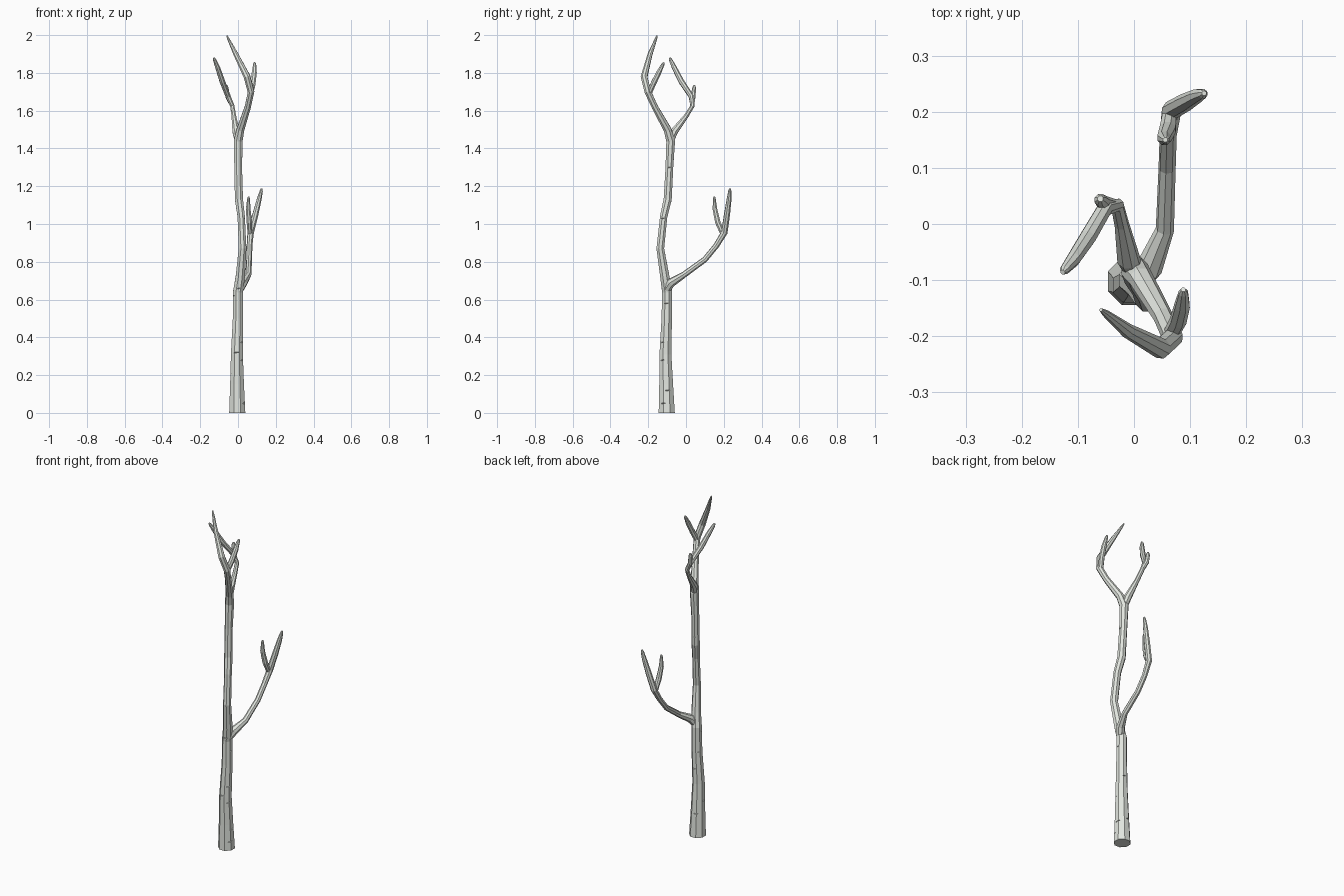
import bpy, bmesh, math
from mathutils import Vector

SIDES = 8
THICK = 1.1  # polygon flats sit inside the radius

bark = bpy.data.materials.new("bark")
bark.diffuse_color = (0.76, 0.79, 0.74, 1)


def finish(bm, name):
    bmesh.ops.recalc_face_normals(bm, faces=bm.faces)
    me = bpy.data.meshes.new(name)
    bm.to_mesh(me)
    bm.free()
    me.materials.append(bark)
    ob = bpy.data.objects.new(name, me)
    bpy.context.collection.objects.link(ob)
    return ob


def limb(name, pts, sides=SIDES, flat_start=False):
    """Tapered faceted tube through (x, y, z, radius) points."""
    P = [Vector(p[:3]) for p in pts]
    n = len(P)
    bm = bmesh.new()
    rings = []
    tan = Vector((0, 0, 1))
    axis = Vector((1, 0, 0))
    for i in range(n):
        a, b = P[max(i - 1, 0)], P[min(i + 1, n - 1)]
        if 0 < i < n - 1:
            t = ((P[i] - a).normalized() + (b - P[i]).normalized()).normalized()
        else:
            t = (b - a).normalized()
        if i == 0 and flat_start:
            t = Vector((0, 0, 1))
        axis = tan.rotation_difference(t) @ axis
        tan = t
        side = tan.cross(axis)
        ring = []
        for k in range(sides):
            ang = 2 * math.pi * (k + 0.5) / sides
            r = pts[i][3] * THICK
            ring.append(bm.verts.new(P[i] + r * (axis * math.cos(ang) + side * math.sin(ang))))
        rings.append(ring)
    for r0, r1 in zip(rings, rings[1:]):
        for k in range(sides):
            j = (k + 1) % sides
            bm.faces.new((r0[k], r0[j], r1[j], r1[k]))
    bm.faces.new(rings[0][::-1])
    bm.faces.new(rings[-1])
    return finish(bm, name)


# Trunk running on into the tallest top branch
trunk_path = [
    (-0.004, -0.102, 0, 0.042), (-0.005, -0.105, 0.15, 0.036), (-0.006, -0.109, 0.31, 0.031),
    (0.0, -0.102, 0.50, 0.027), (0.0, -0.100, 0.64, 0.026), (0.012, -0.112, 0.72, 0.024),
    (0.024, -0.136, 0.87, 0.020), (0.017, -0.118, 1.04, 0.019), (0.005, -0.097, 1.13, 0.021),
    (0.001, -0.088, 1.30, 0.020), (0.001, -0.081, 1.44, 0.023), (0.013, -0.098, 1.50, 0.020),
    (0.052, -0.165, 1.62, 0.016), (0.069, -0.202, 1.70, 0.017), (0.048, -0.222, 1.78, 0.017),
    (-0.012, -0.190, 1.90, 0.012), (-0.051, -0.159, 1.98, 0.006), (-0.059, -0.153, 1.998, 0.003)]
trunk = limb("trunk", trunk_path, flat_start=True)

# Twig beside the tallest branch
limb("top_front_twig", [
    (0.064, -0.200, 1.68, 0.013), (0.079, -0.172, 1.745, 0.014), (0.086, -0.145, 1.80, 0.013),
    (0.088, -0.122, 1.845, 0.008), (0.088, -0.117, 1.855, 0.004)])

# Back branch of the upper fork and its small twig
limb("top_back_branch", [
    (0.002, -0.088, 1.42, 0.015), (-0.010, -0.062, 1.49, 0.019), (-0.022, 0.0, 1.57, 0.012),
    (-0.030, 0.034, 1.625, 0.011), (-0.052, 0.028, 1.675, 0.013), (-0.083, -0.025, 1.755, 0.014),
    (-0.108, -0.063, 1.83, 0.012), (-0.124, -0.082, 1.87, 0.008), (-0.127, -0.086, 1.88, 0.004)])
limb("top_back_twig", [
    (-0.034, 0.033, 1.63, 0.010), (-0.055, 0.038, 1.675, 0.012),
    (-0.060, 0.043, 1.72, 0.010), (-0.060, 0.045, 1.735, 0.005)])

# Long side branch low on the trunk, with two twigs
limb("side_branch", [
    (0.006, -0.105, 0.65, 0.020), (0.027, -0.078, 0.69, 0.022), (0.055, -0.010, 0.732, 0.015),
    (0.059, 0.100, 0.812, 0.014), (0.061, 0.160, 0.885, 0.014), (0.067, 0.203, 0.955, 0.016),
    (0.092, 0.217, 1.05, 0.015), (0.112, 0.228, 1.13, 0.012), (0.123, 0.232, 1.175, 0.008),
    (0.125, 0.233, 1.187, 0.004)])
limb("side_twig", [
    (0.064, 0.198, 0.94, 0.012), (0.060, 0.168, 1.01, 0.014), (0.054, 0.153, 1.08, 0.012),
    (0.056, 0.150, 1.135, 0.007), (0.056, 0.150, 1.145, 0.004)])

# Thin wedge slits in the bark: (height, direction in degrees)
bm = bmesh.new()
for z, deg in [(0.052, -10), (0.12, 25), (0.28, -15), (0.32, -85), (0.375, -20), (0.58, 5),
               (0.66, -70), (0.14, 120), (0.40, 95), (0.21, 200), (0.50, 160), (1.03, 0),
               (1.18, 130), (0.62, 215), (1.30, 10)]:
    for p, q in zip(trunk_path, trunk_path[1:]):
        if p[2] <= z < q[2]:
            c = Vector(p).lerp(Vector(q), (z - p[2]) / (q[2] - p[2]))
    a = math.radians(deg)
    r = c[3] * THICK
    o = Vector(c[:3])
    out = Vector((math.cos(a), math.sin(a), 0)) * r
    wide = Vector((-out.y, out.x, 0.12 * r))
    up = Vector((0, 0, 0.008))
    shape = [o + out * 1.3 + wide * 0.9, o + out * 1.3 - wide * 0.8 + up,
             o + out * 1.3 - wide * 0.8 - up, o + out * 0.6 - wide * 0.35]
    v = [bm.verts.new(s) for s in shape]
    for f in ((0, 1, 2), (0, 1, 3), (1, 2, 3), (2, 0, 3)):
        bm.faces.new([v[i] for i in f])
cutter = finish(bm, "bark_slit_cutters")
cutter.hide_render = True
cutter.display_type = 'WIRE'
mod = trunk.modifiers.new("bark_slits", 'BOOLEAN')
mod.operation = 'DIFFERENCE'
mod.solver = 'EXACT'
mod.object = cutter
